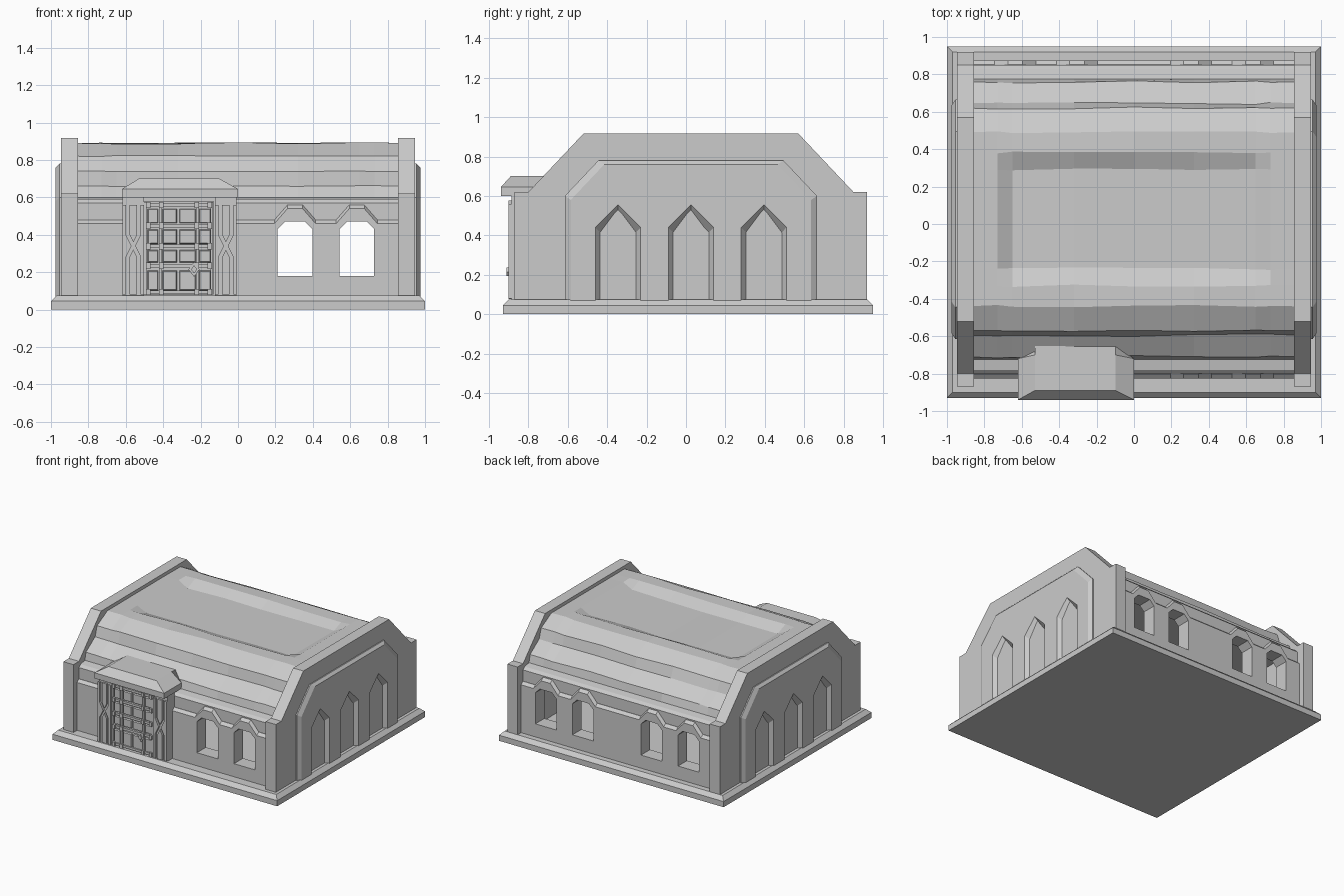
import bpy, bmesh, random
from mathutils import Vector

random.seed(4)
cube = bpy.data.objects.get("Cube")
if cube:
    bpy.data.objects.remove(cube)

stone = bpy.data.materials.new("grey_stone")
stone.use_nodes = True
GREY = (0.6, 0.6, 0.6, 1)
stone.diffuse_color = GREY
stone.node_tree.nodes["Principled BSDF"].inputs["Base Color"].default_value = GREY
MID = 0.025  # the hall is symmetric about this y


def loft(name, rings):
    """Skin matching rings of points and cap both ends."""
    bm = bmesh.new()
    vs = [[bm.verts.new(p) for p in r] for r in rings]
    n = len(vs[0])
    for a, b in zip(vs, vs[1:]):
        for i in range(n):
            j = (i + 1) % n
            bm.faces.new((a[i], a[j], b[j], b[i]))
    bm.faces.new(vs[0])
    bm.faces.new(vs[-1])
    bmesh.ops.recalc_face_normals(bm, faces=bm.faces)
    me = bpy.data.meshes.new(name)
    bm.to_mesh(me)
    bm.free()
    me.materials.append(stone)
    ob = bpy.data.objects.new(name, me)
    bpy.context.collection.objects.link(ob)
    return ob


def box(name, x0, x1, y0, y1, z0, z1):
    return loft(name, [[(x0, y0, z), (x1, y0, z), (x1, y1, z), (x0, y1, z)] for z in (z0, z1)])


def plate(name, outline, y0, y1, inset=0.0):
    """Upright plate facing -y from an (x, z) outline, its face shrunk by inset."""
    cx = sum(p[0] for p in outline) / len(outline)
    cz = sum(p[1] for p in outline) / len(outline)
    face = [(x - inset * (1 if x > cx else -1), y1, z - inset * (1 if z > cz else -1))
            for x, z in outline]
    return loft(name, [[(x, y0, z) for x, z in outline], face])


def cut(ob, cutters):
    for c in cutters:
        m = ob.modifiers.new("cut", "BOOLEAN")
        m.operation, m.solver, m.object = "DIFFERENCE", "EXACT", c
    bpy.context.view_layer.update()
    me = bpy.data.meshes.new_from_object(ob.evaluated_get(bpy.context.evaluated_depsgraph_get()))
    ob.modifiers.clear()
    ob.data = me


def discard(obs):
    for o in obs:
        bpy.data.objects.remove(o)


# Chamfered ground slab
loft("base_slab", [[(-x, y0, z), (x, y0, z), (x, y1, z), (-x, y1, z)]
                   for x, y0, y1, z in ((1, -0.93, 0.95, 0), (1, -0.93, 0.95, 0.045),
                                        (0.97, -0.90, 0.92, 0.075))])

# Hall: walls and stepped roof with a sunken panel on top, slightly hewn
half = [(0.825, 0.06), (0.825, 0.57), (0.805, 0.59), (0.75, 0.6), (0.735, 0.66),
        (0.62, 0.74), (0.595, 0.82), (0.465, 0.89), (0.355, 0.89), (0.265, 0.89)]
profile = [(-y, z) for y, z in half] + [(y, z) for y, z in reversed(half)]
rings = []
for x in (-0.88, -0.73, -0.65, -0.32, 0, 0.32, 0.65, 0.73, 0.88):
    ring = []
    for y, z in profile:
        sunk = 0.04 if abs(y) < 0.3 and abs(x) < 0.7 else 0
        w = 0.007 if z > 0.6 and abs(x) < 0.8 else 0
        ring.append((x, MID + y + random.uniform(-w, w), z - sunk + random.uniform(-w, w) * 0.6))
    rings.append(ring)
hall = loft("hall_walls_and_roof", rings)

# Lower wall facings whose top edge rises as a hood over each window
back_windows = (-0.635, -0.305, 0.305, 0.635)
front_windows = (0.305, 0.635)


def facing(name, side, windows):
    top = [(-0.87, 0.48)]
    for c in windows:
        top += [(c - 0.11, 0.48), (c - 0.04, 0.56), (c + 0.04, 0.56), (c + 0.11, 0.48)]
    top += [(0.87, 0.48), (0.87, 0.06), (-0.87, 0.06)]
    return loft(name, [[(x, MID + side * d, z - (drop if z > 0.1 else 0)) for x, z in top]
                       for d, drop in ((0.815, 0), (0.827, 0), (0.85, 0.02))])


front_facing = facing("front_wall_facing", -1, front_windows)
back_facing = facing("back_wall_facing", 1, back_windows)


def window_cutter(c, side):
    w = 0.093
    shape = [(c - w, 0.18), (c + w, 0.18), (c + w, 0.43), (c + w - 0.04, 0.47),
             (c - w + 0.04, 0.47), (c - w, 0.43)]
    return plate("window_cutter", shape, MID + side * 0.6, MID + side * 1.0)


room = box("room_cutter", -0.82, 0.82, MID - 0.735, MID + 0.735, 0.09, 0.56)
fronts = [window_cutter(c, -1) for c in front_windows]
backs = [window_cutter(c, 1) for c in back_windows]
cut(hall, [room] + fronts + backs)
cut(front_facing, fronts)
cut(back_facing, backs)
discard([room] + fronts + backs)

# Gable ends with raised panels and pointed blind arches
gable = [(0.895, 0.06), (0.895, 0.62), (0.825, 0.62), (0.545, 0.917)]
panel = [(0.64, 0.07), (0.64, 0.6), (0.47, 0.78)]
arch = [(0.115, 0.05), (0.115, 0.44), (0, 0.555)]


def mirror_y(pts):
    return [(-y, z) for y, z in pts] + [(y, z) for y, z in reversed(pts) if y]


for side, label in ((1, "left"), (-1, "right")):
    outline = mirror_y(gable)
    loft(label + "_gable", [[(side * x, MID + y, z) for y, z in outline] for x in (0.855, 0.946)])
    outer = mirror_y(panel)
    inner = mirror_y([(y - 0.03, z - (0.02 if z > 0.1 else 0)) for y, z in panel])
    pan = loft(label + "_gable_panel", [[(side * 0.93, MID + y, z) for y, z in outer],
                                        [(side * 0.955, MID + y, z) for y, z in outer],
                                        [(side * 0.975, MID + y, z) for y, z in inner]])
    cutters = []
    for c in (-0.37, 0, 0.37):
        a = mirror_y(arch)
        cutters.append(loft("arch_cutter", [
            [(side * x, MID + c + y * k, z - (1 - k) * 0.12) for y, z in a]
            for x, k in ((0.94, 0.75), (0.975, 1.0), (1.0, 1.0))]))
    cut(pan, cutters)
    discard(cutters)


# Entrance: canopy, block, fluted jambs
def canopy_ring(x0, x1, y0, ym, z):
    return [(x0, y0, z), (x1, y0, z), (x1, ym, z), (-0.1, -0.65, z), (-0.53, -0.65, z), (x0, ym, z)]


loft("door_canopy", [canopy_ring(-0.62, 0, -0.94, -0.72, 0.6),
                     canopy_ring(-0.62, 0, -0.94, -0.72, 0.645),
                     canopy_ring(-0.53, -0.1, -0.89, -0.7, 0.7)])
box("door_block", -0.6, -0.02, -0.865, -0.78, 0.06, 0.61)
for c, label in ((-0.56, "right"), (-0.065, "left")):
    box(label + "_jamb", c - 0.058, c + 0.058, -0.885, -0.8, 0.06, 0.61)
    for s in (-1, 1):
        rib = [(c + s * 0.058, 0.08), (c + s * 0.04, 0.08), (c + s * 0.04, 0.28), (c + s * 0.01, 0.34),
               (c + s * 0.04, 0.4), (c + s * 0.04, 0.56), (c + s * 0.058, 0.56)]
        plate(label + "_jamb_rib", rib, -0.88, -0.902)
    for z0, z1, tip in ((0.56, 0.4, 0.36), (0.08, 0.28, 0.32)):
        plate(label + "_jamb_spear", [(c - 0.02, z0), (c + 0.02, z0), (c + 0.02, z1), (c, tip),
                                      (c - 0.02, z1)], -0.88, -0.9)

# Door with panels, straps, hinges and a diamond handle
box("door_slab", -0.5, -0.13, -0.875, -0.85, 0.08, 0.58)
for x0, x1 in ((-0.485, -0.425), (-0.405, -0.325), (-0.315, -0.225), (-0.21, -0.145)):
    for z0, z1 in ((0.1, 0.21), (0.25, 0.32), (0.35, 0.43), (0.46, 0.54)):
        plate("door_panel", [(x0, z0), (x1, z0), (x1, z1), (x0, z1)], -0.87, -0.887, 0.006)
for z in (0.085, 0.225, 0.33, 0.44, 0.55):
    box("door_strap", -0.5, -0.135, -0.892, -0.86, z, z + 0.018)
    for x in (-0.48, -0.41, -0.22, -0.15):
        box("door_stud", x - 0.012, x + 0.012, -0.902, -0.87, z - 0.008, z + 0.026)
for x in (-0.495, -0.415, -0.215, -0.14):
    box("door_stile", x - 0.007, x + 0.007, -0.89, -0.86, 0.08, 0.575)
for r, y in ((0.04, -0.9), (0.022, -0.912)):
    plate("door_handle", [(-0.235, 0.215 - r), (-0.235 + r * 0.75, 0.215), (-0.235, 0.215 + r),
                          (-0.235 - r * 0.75, 0.215)], -0.87, y)
